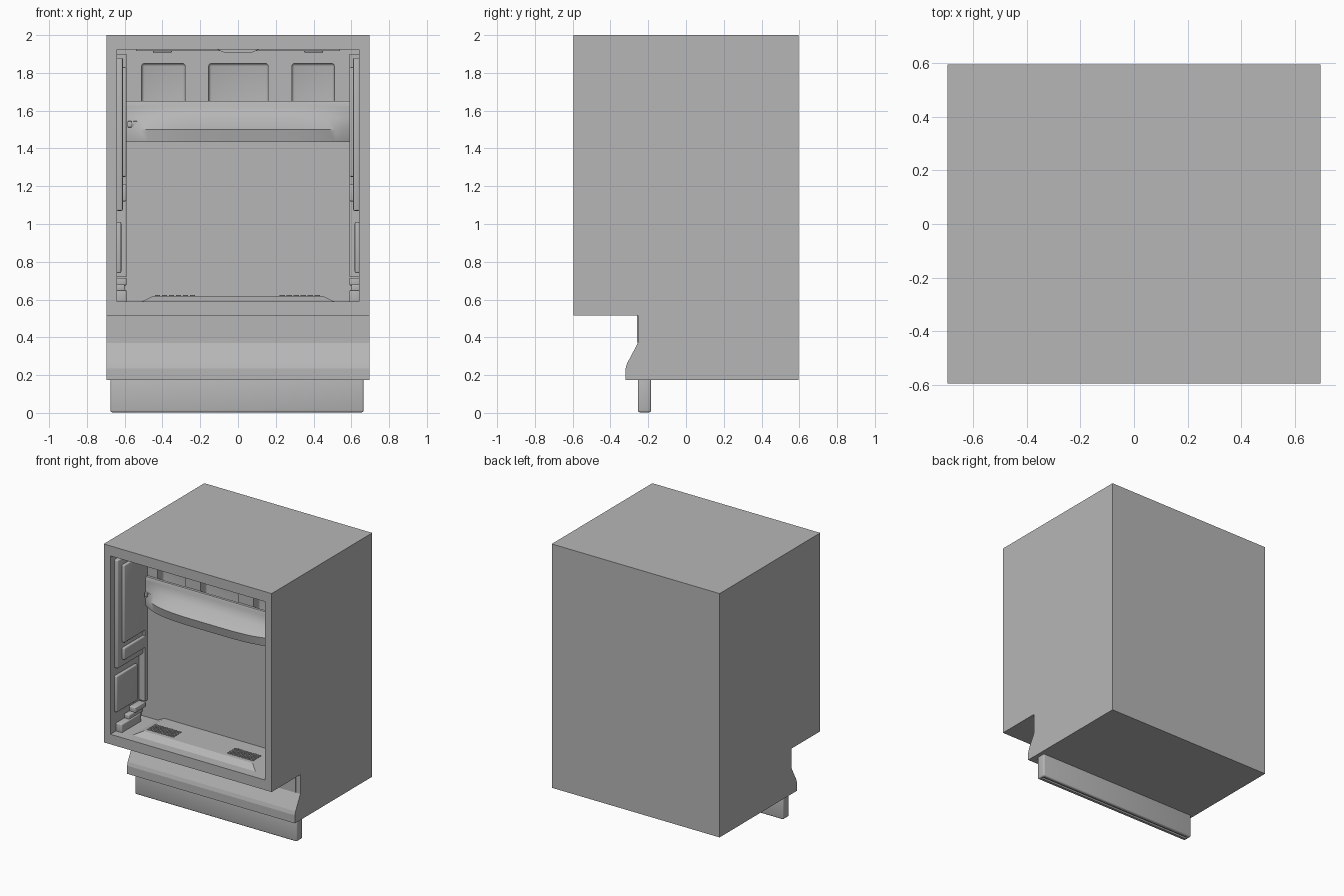
import bpy, bmesh
from math import radians

if "Cube" in bpy.data.objects:
    bpy.data.objects.remove(bpy.data.objects["Cube"], do_unlink=True)

grey = bpy.data.materials.new("appliance grey")
grey.use_nodes = True
COLOUR = (0.47, 0.47, 0.47, 1)
grey.diffuse_color = COLOUR
grey.node_tree.nodes["Principled BSDF"].inputs["Base Color"].default_value = COLOUR


def finish(name, bm):
    bmesh.ops.recalc_face_normals(bm, faces=bm.faces)
    mesh = bpy.data.meshes.new(name)
    bm.to_mesh(mesh)
    bm.free()
    mesh.materials.append(grey)
    obj = bpy.data.objects.new(name, mesh)
    bpy.context.collection.objects.link(obj)
    return obj


def activate(obj):
    bpy.ops.object.select_all(action="DESELECT")
    obj.select_set(True)
    bpy.context.view_layer.objects.active = obj


def box(name, x, y, z, bevel=0):
    """Box from three (low, high) ranges, with optional rounded edges."""
    bm = bmesh.new()
    bmesh.ops.create_cube(bm, size=1)
    for v in bm.verts:
        v.co = [r[0] if c < 0 else r[1] for c, r in zip(v.co, (x, y, z))]
    if bevel:
        bmesh.ops.bevel(bm, geom=bm.edges[:], offset=bevel, segments=3,
                        profile=0.5, affect="EDGES")
    obj = finish(name, bm)
    if bevel:
        smooth(obj)
    return obj


def smooth(obj):
    activate(obj)
    bpy.ops.object.shade_smooth_by_angle(angle=radians(35))


def prism(name, points, start, end, axis):
    """Extrude a 2D outline along x (points are y, z) or along y (points are x, z)."""
    def place(p, t):
        return (t, *p) if axis == "x" else (p[0], t, p[1])
    bm = bmesh.new()
    face = bm.faces.new([bm.verts.new(place(p, start)) for p in points])
    moved = bmesh.ops.extrude_face_region(bm, geom=[face])["geom"]
    shift = (end - start, 0, 0) if axis == "x" else (0, end - start, 0)
    bmesh.ops.translate(bm, vec=shift,
                        verts=[g for g in moved if isinstance(g, bmesh.types.BMVert)])
    return finish(name, bm)


def cut(target, cutter):
    cutter.hide_render = True
    mod = target.modifiers.new("cut", "BOOLEAN")
    mod.operation, mod.solver, mod.object = "DIFFERENCE", "EXACT", cutter
    activate(target)
    bpy.ops.object.modifier_apply(modifier=mod.name)
    bpy.data.objects.remove(cutter, do_unlink=True)


FRONT, BACK, WALL = -0.595, 0.595, -0.225

# Cabinet shell with toe recess and curved lower lip
cabinet = prism("cabinet", [
    (FRONT, 2), (FRONT, 0.515), (-0.255, 0.515), (-0.255, 0.37), (-0.268, 0.345),
    (-0.312, 0.262), (-0.32, 0.235), (-0.32, 0.175), (BACK, 0.175), (BACK, 2),
], -0.695, 0.695, "x")
cut(cabinet, box("cavity_cutter", (-0.64, 0.64), (-0.8, WALL), (0.59, 1.925)))

# Three pockets high on the inner wall
for low, high in ((-0.51, -0.28), (-0.155, 0.16), (0.285, 0.51)):
    cut(cabinet, box("pocket_cutter", (low, high), (-0.3, -0.15), (1.5, 1.85), 0.015))

# Toe recess panel and kick plate
box("toe_panel", (-0.675, 0.66), (-0.26, -0.24), (0.372, 0.515))
kick = box("kick_plate", (-0.675, 0.665), (-0.255, -0.185), (0.003, 0.19), 0.01)
cut(kick, box("groove_cutter", (-0.66, 0.65), (-0.228, -0.208), (-0.05, 0.015)))

# Control panel flowing into a bowed handle: (z, y, bow amount)
rows = [(1.65, WALL, 0), (1.65, -0.245, 0), (1.64, -0.25, 0), (1.62, -0.25, 0),
        (1.56, -0.252, 0.03), (1.5, -0.255, 0.11), (1.435, -0.25, 0.1),
        (1.435, WALL, 0)]
STEPS = 32
bm = bmesh.new()
grid = []
for i in range(STEPS + 1):
    t = 2 * i / STEPS - 1
    grid.append([bm.verts.new((0.59 * t, y - bow * (1 - t ** 4), z))
                 for z, y, bow in rows])
for a, b in zip(grid, grid[1:]):
    for j in range(len(rows)):
        k = (j + 1) % len(rows)
        bm.faces.new((a[j], a[k], b[k], b[j]))
bm.faces.new(grid[0])
bm.faces.new(grid[-1])
smooth(finish("control_panel_and_handle", bm))

# Row of small buttons
for i in range(4):
    x = -0.585 + i * 0.029
    box("button", (x, x + 0.025), (-0.275, -0.25), (1.512, 1.544), 0.003)

# Side wall linings, mirrored left and right
for side, label in ((-1, "right"), (1, "left")):
    def pad(name, inner, y, z, bevel=0.008):
        x = sorted((side * 0.645, side * inner))
        return box(label + "_" + name, x, y, z, bevel)

    pad("long_pad", 0.61, (-0.55, WALL), (1.07, 1.88))
    pad("upper_pad", 0.59, (-0.5, WALL), (1.25, 1.83))
    pad("small_pad", 0.59, (-0.5, WALL), (1.12, 1.21))
    pad("lower_pad", 0.618, (-0.55, -0.3), (0.74, 1.01))
    pad("corner_strip", 0.59, (-0.255, WALL + 0.01), (0.72, 1.9), 0)
    # Hinge bracket in the lower corner
    pad("hinge_base", 0.59, (-0.53, -0.3), (0.58, 0.65), 0.006)
    pad("hinge_arm", 0.6, (-0.43, -0.26), (0.645, 0.68), 0.006)
    pad("hinge_block", 0.59, (-0.37, -0.25), (0.675, 0.715), 0.006)

    # Vent slats on the floor
    for row in range(4):
        y = -0.44 + row * 0.027
        for col in range(6):
            x = side * 0.33 - 0.11 + col * 0.037
            box("floor_vent", (x, x + 0.028), (y, y + 0.014), (0.6, 0.624))

# Raised floor tray with a sloping front
tray = prism("floor_tray", [(-0.52, 0.585), (-0.45, 0.618), (0.45, 0.618), (0.52, 0.585)],
             -0.53, WALL + 0.005, "y")
for v in tray.data.vertices:
    if v.co.y < -0.5 and v.co.z > 0.6:
        v.co.y = -0.47

# Ceiling seal strip and latch
box("ceiling_strip", (-0.54, 0.54), (-0.54, -0.48), (1.915, 1.93))
prism("door_latch", [(-0.12, 1.928), (-0.07, 1.906), (0.07, 1.906), (0.12, 1.928)],
      -0.55, -0.46, "y")
for x in (-0.4, 0.4):
    box("ceiling_clip", (x - 0.05, x + 0.05), (-0.53, -0.49), (1.908, 1.93), 0.004)
